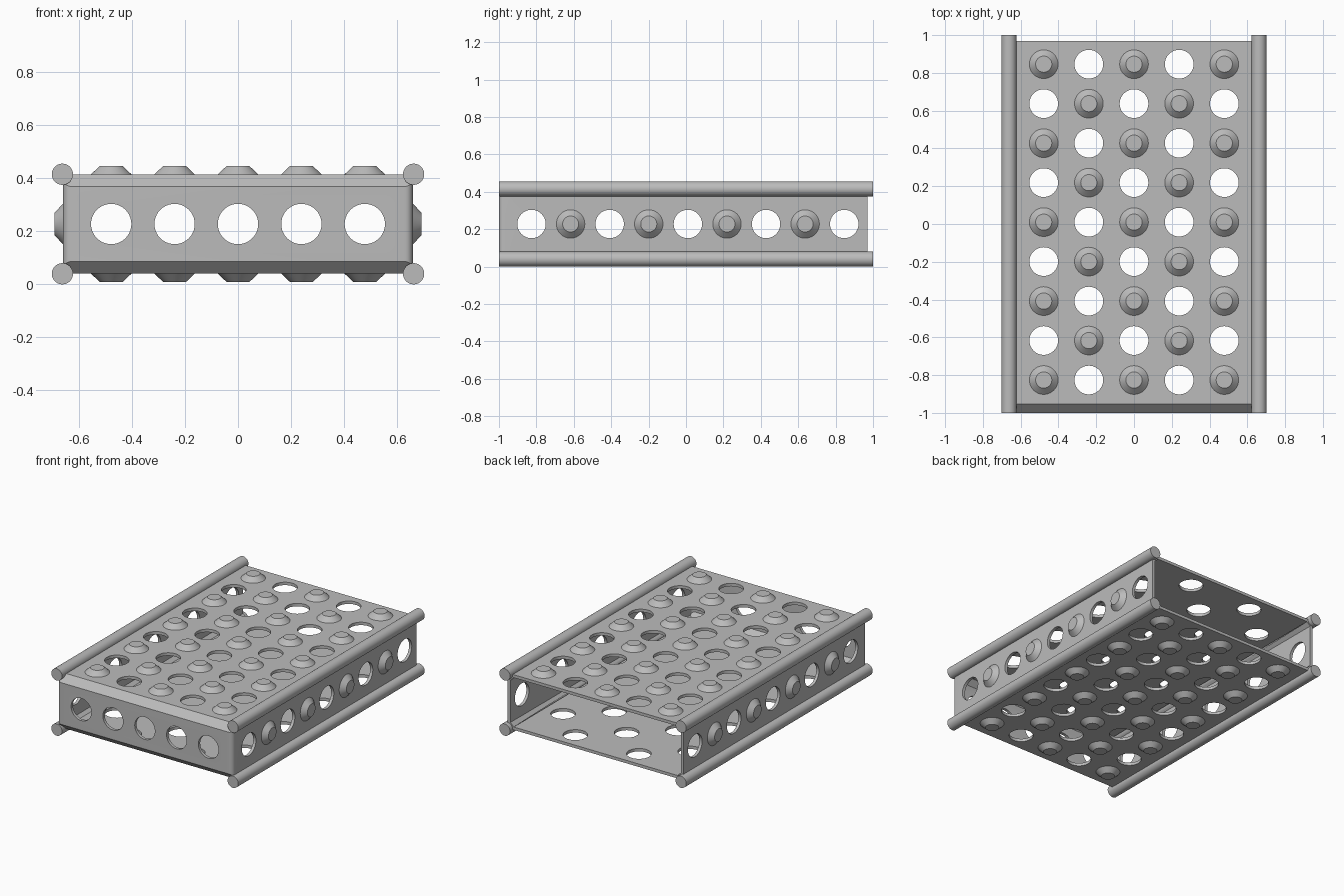
import bpy, bmesh
from mathutils import Matrix, Vector

cube = bpy.data.objects.get("Cube")
if cube:
    bpy.data.objects.remove(cube, do_unlink=True)

grey = bpy.data.materials.new("mid grey")
grey.use_nodes = True
colour = (0.5, 0.5, 0.5, 1)
grey.diffuse_color = colour
grey.node_tree.nodes["Principled BSDF"].inputs["Base Color"].default_value = colour

HALF_W, Z_LOW, Z_HIGH = 0.66, 0.04, 0.415
Y_FRONT, Y_BACK, WALL = -1.0, 0.97, 0.02
Z_MID = (Z_LOW + Z_HIGH) / 2
HOLE_R = 0.076
COLUMNS = [0.239 * i for i in range(-2, 3)]
ROWS = [0.01 + 0.209 * j for j in range(-4, 5)]


def finish(bm, name, angle=30):
    mesh = bpy.data.meshes.new(name)
    bmesh.ops.recalc_face_normals(bm, faces=bm.faces)
    bm.to_mesh(mesh)
    bm.free()
    obj = bpy.data.objects.new(name, mesh)
    bpy.context.collection.objects.link(obj)
    mesh.materials.append(grey)
    smooth(obj, angle)
    return obj


def smooth(obj, angle=30):
    bpy.ops.object.select_all(action='DESELECT')
    obj.select_set(True)
    bpy.context.view_layer.objects.active = obj
    bpy.ops.object.shade_smooth_by_angle(angle=angle * 0.01745)


def add_cone(bm, centre, direction, r1, r2, depth, segments=40):
    """Cone or cylinder centred on a point and pointing along a direction."""
    turn = Vector(direction).to_track_quat('Z', 'Y').to_matrix().to_4x4()
    bmesh.ops.create_cone(bm, cap_ends=True, segments=segments, radius1=r1, radius2=r2,
                          depth=depth, matrix=Matrix.Translation(centre) @ turn)


def box(name, inset, y_back, chamfer, round_r, corner=0):
    """Box with chamfered front top and bottom edges and rounded front sides."""
    bm = bmesh.new()
    hw, y0 = HALF_W - inset, Y_FRONT + inset
    size = (2 * hw, y_back - y0, Z_HIGH - Z_LOW - 2 * inset)
    bmesh.ops.create_cube(bm, size=1, matrix=Matrix.Translation((0, (y_back + y0) / 2, Z_MID))
                          @ Matrix.Diagonal((*size, 1)))

    def bevel(test, width, segments=1):
        edges = [e for e in bm.edges if test(*[v.co for v in e.verts])]
        bmesh.ops.bevel(bm, geom=edges, offset=width, offset_type='OFFSET',
                        segments=segments, profile=0.5, affect='EDGES')

    def at_front(p):
        return abs(p.y - y0) < 0.001

    bevel(lambda a, b: at_front(a) and at_front(b) and abs(a.z - b.z) < 0.001, chamfer)
    bevel(lambda a, b: at_front(a) and at_front(b) and abs(a.x - b.x) < 0.001, round_r, 5)
    if corner:
        bevel(lambda a, b: abs(a.y - b.y) > 1 and abs(abs(a.x) - hw) < 0.001
              and abs(a.x - b.x) < 0.001, corner)
    return finish(bm, name)


def cut(target, cutter):
    mod = target.modifiers.new("cut", 'BOOLEAN')
    mod.operation = 'DIFFERENCE'
    mod.solver = 'EXACT'
    mod.object = cutter
    bpy.context.view_layer.objects.active = target
    bpy.ops.object.modifier_apply(modifier=mod.name)
    bpy.data.objects.remove(cutter, do_unlink=True)


# Hollow tray, open at the back
shell = box("perforated_shell", 0, Y_BACK, 0.046, 0.03)
cut(shell, box("inner_cutter", WALL, Y_BACK + 0.1, 0.035, 0.02, 0.025))

# Holes and bumps alternate over the top, bottom and sides
across = bmesh.new()
upright = bmesh.new()
forward = bmesh.new()
bumps = bmesh.new()
BUMP_H, SINK = 0.031, 0.004


def add_bump(point, direction):
    d = Vector(direction)
    add_cone(bumps, Vector(point) + d * (BUMP_H / 2), d, HOLE_R, 0.043, BUMP_H)
    add_cone(bumps, Vector(point) - d * (SINK / 2), d, HOLE_R, HOLE_R, SINK)


for j, y in enumerate(ROWS):
    for i, x in enumerate(COLUMNS):
        if (i + j) % 2:
            add_cone(upright, (x, y, Z_MID), (0, 0, 1), HOLE_R, HOLE_R, 1)
        else:
            add_bump((x, y, Z_HIGH), (0, 0, 1))
            add_bump((x, y, Z_LOW), (0, 0, -1))
    if j % 2:
        for side in (-1, 1):
            add_bump((side * HALF_W, y, Z_MID), (side, 0, 0))
    else:
        add_cone(across, (0, y, Z_MID), (1, 0, 0), HOLE_R, HOLE_R, 2)

# Row of holes in the front wall
for x in COLUMNS:
    add_cone(forward, (x, Y_FRONT, Z_MID), (0, 1, 0), HOLE_R, HOLE_R, 0.12)

for bm, name in ((upright, "upright_cutter"), (across, "side_cutter"), (forward, "front_cutter")):
    cut(shell, finish(bm, name))
smooth(shell)
finish(bumps, "bumps")

# Rods along the four long edges
for side, label in ((1, "left"), (-1, "right")):
    for z, level in ((Z_LOW, "lower"), (Z_HIGH, "upper")):
        bm = bmesh.new()
        add_cone(bm, (side * (HALF_W + 0.002), 0, z), (0, 1, 0), 0.04, 0.04, 2)
        finish(bm, f"{level}_{label}_rod")
